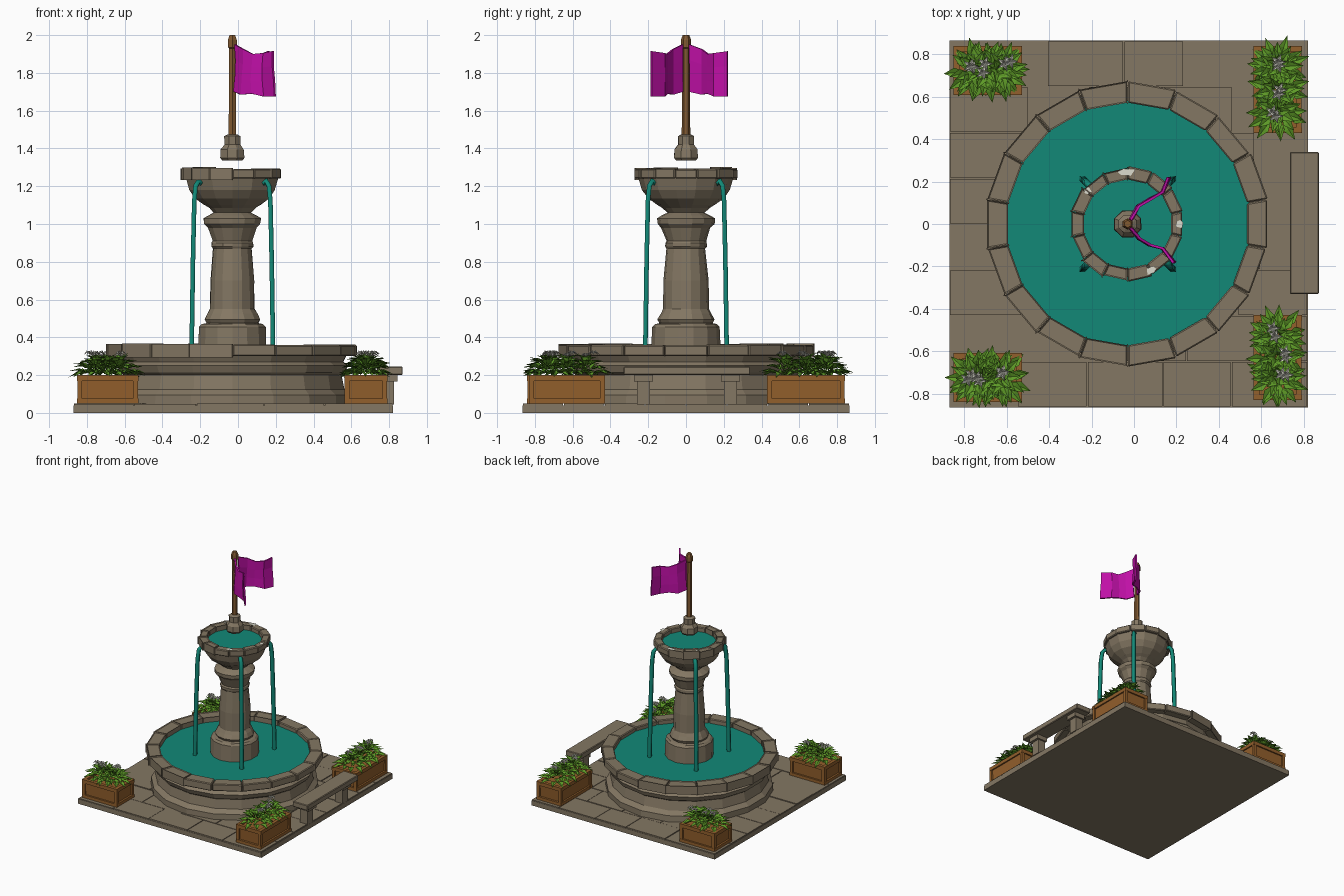
import bpy, bmesh, math, random
from mathutils import Vector, Matrix

if "Cube" in bpy.data.objects:
    bpy.data.objects.remove(bpy.data.objects["Cube"])
random.seed(4)
CX = -0.03  # fountain axis


def mat(name, c):
    m = bpy.data.materials.new(name)
    m.diffuse_color = (*c, 1)
    m.use_nodes = True
    m.node_tree.nodes["Principled BSDF"].inputs["Base Color"].default_value = m.diffuse_color
    return m


STONE = mat("stone", (0.23, 0.185, 0.125))
WATER = mat("water", (0.006, 0.25, 0.185))
WOOD = mat("planter wood", (0.29, 0.115, 0.025))
POLE = mat("pole wood", (0.22, 0.10, 0.03))
CLOTH = mat("magenta cloth", (0.52, 0.005, 0.38))
LEAF = mat("leaf green", (0.11, 0.32, 0.02))
WHITE = mat("petal white", (0.72, 0.72, 0.62))


def finish(name, bm, m):
    bmesh.ops.recalc_face_normals(bm, faces=bm.faces)
    me = bpy.data.meshes.new(name)
    bm.to_mesh(me)
    bm.free()
    me.materials.append(m)
    o = bpy.data.objects.new(name, me)
    bpy.context.collection.objects.link(o)
    return o


def add_box(bm, x0, x1, y0, y1, z0, z1, taper=0.0, bevel=0.0):
    r = bmesh.ops.create_cube(bm, size=1)
    for v in r["verts"]:
        k = 1 - taper if v.co.z < 0 else 1
        v.co = ((x0 + x1) / 2 + v.co.x * (x1 - x0) * k,
                (y0 + y1) / 2 + v.co.y * (y1 - y0) * k,
                (z0 + z1) / 2 + v.co.z * (z1 - z0))
    if bevel:
        es = {e for v in r["verts"] for e in v.link_edges}
        bmesh.ops.bevel(bm, geom=list(es), offset=bevel, segments=1, affect='EDGES')


def lathe(name, prof, n, m, jitter=0.0):
    bm = bmesh.new()
    rings = []
    for r, z in prof:
        if r == 0:
            rings.append([bm.verts.new((CX, 0, z))] * n)
            continue
        ring = []
        for i in range(n):
            a = math.tau * (i + 0.5) / n
            q = r + random.uniform(-jitter, jitter)
            ring.append(bm.verts.new((CX + q * math.cos(a), q * math.sin(a), z)))
        rings.append(ring)
    for A, B in zip(rings, rings[1:]):
        for i in range(n):
            j = (i + 1) % n
            bm.faces.new(list(dict.fromkeys((A[i], A[j], B[j], B[i]))))
    return finish(name, bm, m)


def ring_stones(name, r0, r1, z0, z1, n, gap):
    # ring of separate chamfered blocks
    bm = bmesh.new()
    for i in range(n):
        a0, a1 = math.tau * (i + .5) / n, math.tau * (i + 1.5) / n
        dz = random.uniform(-0.004, 0.002)
        dr = random.uniform(-0.006, 0.006)
        r = bmesh.ops.create_cube(bm, size=1)
        for v in r["verts"]:
            rad = r1 + dr if v.co.x > 0 else r0
            a = a1 - gap / rad if v.co.y > 0 else a0 + gap / rad
            v.co = (CX + rad * math.cos(a), rad * math.sin(a), z1 + dz if v.co.z > 0 else z0)
        es = {e for v in r["verts"] for e in v.link_edges}
        bmesh.ops.bevel(bm, geom=list(es), offset=0.006, segments=1, affect='EDGES')
    return finish(name, bm, STONE)


# paved base: slab plus thin pavers in uneven rows
bm = bmesh.new()
add_box(bm, -0.87, 0.82, -0.865, 0.865, 0, 0.04)
finish("base_slab", bm, STONE)
bm = bmesh.new()
for row in range(8):
    y0 = -0.865 + row * 1.73 / 8
    cuts = [-0.87] + [-0.87 + 1.69 * (k + (0.35 if row % 2 else 0) + random.uniform(-.1, .1)) / 5
                      for k in range(1, 5)] + [0.82]
    for a, b in zip(cuts, cuts[1:]):
        add_box(bm, a + .003, b - .003, y0 + .003, y0 + 1.73 / 8 - .003, 0.035,
                0.048 + random.uniform(-.003, .003))
finish("paving_stones", bm, STONE)

# lower basin, rim and pool
lathe("basin_wall", [(0, .045), (.635, .045), (.635, .095), (.6, .125), (.585, .2), (.605, .215),
                     (.62, .25), (.595, .27), (.61, .3), (.645, .31), (.645, .345), (.58, .345),
                     (.58, .27), (0, .27)], 18, STONE, 0.003)
ring_stones("basin_rim", 0.572, 0.668, 0.30, 0.36, 18, 0.002)
lathe("pool_water", [(0, .325), (.585, .325), (.585, .3), (0, .3)], 18, WATER)

# column and upper bowl
lathe("column", [(0, .28), (.185, .28), (.18, .455), (.165, .47), (.14, .475), (.15, .495), (.135, .525),
                 (.12, .55), (.118, .7), (.103, .87), (.112, .88), (.112, .9), (.105, .91), (.13, .98),
                 (.152, 1.0), (.155, 1.03), (.13, 1.045), (.1, 1.06), (.125, 1.085), (.15, 1.1), (0, 1.11)],
      14, STONE, 0.003)
lathe("upper_bowl", [(0, 1.09), (.15, 1.1), (.2, 1.135), (.232, 1.18), (.25, 1.24), (.25, 1.28), (.215, 1.28),
                     (.21, 1.22), (0, 1.2)], 14, STONE, 0.002)
ring_stones("bowl_rim", 0.21, 0.27, 1.24, 1.293, 14, 0.001)
lathe("bowl_water", [(0, 1.255), (.215, 1.255), (.215, 1.23), (0, 1.23)], 14, WATER)

# four falling water streams
for k in range(4):
    cu = bpy.data.curves.new("stream", 'CURVE')
    cu.dimensions = '3D'
    cu.bevel_depth = 0.017
    cu.bevel_resolution = 0
    cu.use_fill_caps = True
    sp = cu.splines.new('POLY')
    pts = [(.22, 1.215), (.255, 1.225), (.275, 1.20), (.285, 1.12), (.295, .8), (.305, .32)]
    sp.points.add(len(pts) - 1)
    a = math.pi / 4 + k * math.pi / 2
    for p, (r, z) in zip(sp.points, pts):
        p.co = (CX + r * math.cos(a), r * math.sin(a), z, 1)
    cu.materials.append(WATER)
    o = bpy.data.objects.new(f"water_stream_{k}", cu)
    bpy.context.collection.objects.link(o)

# finial and flag pole
lathe("finial", [(0, 1.335), (.055, 1.335), (.068, 1.35), (.066, 1.395), (.045, 1.42), (.046, 1.465),
                 (.025, 1.475), (0, 1.475)], 8, STONE, 0.002)
lathe("flag_pole", [(0, 1.45), (.023, 1.45), (.019, 1.93), (.027, 1.935), (.027, 1.975), (.017, 2.0), (0, 2.0)],
      6, POLE)


# two wavy flags
def flag(name, path):
    bm = bmesh.new()
    cols = []
    for i, (x, y) in enumerate(path):
        top = (1.95, 1.925, 1.90, 1.905, 1.915)[i]
        bot = (1.70, 1.685, 1.69, 1.675, 1.675)[i]
        cols.append([bm.verts.new((x + .006 * math.sin(i + t * 4), y, top + (bot - top) * t))
                     for t in (0, .33, .67, 1)])
    for A, B in zip(cols, cols[1:]):
        for i in range(3):
            bm.faces.new((A[i], B[i], B[i + 1], A[i + 1]))
    o = finish(name, bm, CLOTH)
    s = o.modifiers.new("thickness", 'SOLIDIFY')
    s.thickness = 0.012
    s.offset = 0


flag("back_flag", [(-.015, .02), (.02, .085), (.075, .117), (.135, .15), (.165, .22)])
flag("front_flag", [(-.015, -.02), (.025, -.07), (.075, -.1), (.135, -.115), (.19, -.183)])

# bench
bm = bmesh.new()
add_box(bm, 0.735, 0.872, -0.33, 0.34, 0.20, 0.245, bevel=0.005)
for y in (-0.225, 0.235):
    add_box(bm, 0.755, 0.825, y - .035, y + .035, 0.045, 0.17)
    add_box(bm, 0.75, 0.845, y - .05, y + .05, 0.165, 0.205)
finish("bench", bm, STONE)


# planters with leaves and flowers
def planter(tag, x0, x1, y0, y1):
    bm = bmesh.new()
    add_box(bm, x0 + .01, x1 - .01, y0 + .01, y1 - .01, .05, .185, .04)
    t = .025
    for x in (x0, x1 - t):       # corner posts
        for y in (y0, y1 - t):
            add_box(bm, x, x + t, y, y + t, .05, .19)
    for z0, z1 in ((.05, .075), (.17, .2)):   # side rails
        for y in (y0, y1 - t):
            add_box(bm, x0 - .002, x1 + .002, y - .001, y + t + .001, z0, z1)
        for x in (x0, x1 - t):
            add_box(bm, x - .001, x + t + .001, y0, y1, z0, z1)
    finish(f"{tag}_planter_box", bm, WOOD)

    leaves, petals = bmesh.new(), bmesh.new()
    cx, cy = (x0 + x1) / 2, (y0 + y1) / 2
    along_x = x1 - x0 > y1 - y0
    span = max(x1 - x0, y1 - y0) / 2 - .1

    def blade(b, base, yaw, pitch, ln, w):
        M = Matrix.Translation(base) @ Matrix.Rotation(yaw, 4, 'Z') @ Matrix.Rotation(-pitch, 4, 'Y')
        p = [b.verts.new(M @ Vector(c)) for c in
             ((0, 0, 0), (ln * .5, w, .012), (ln, 0, -.02), (ln * .5, -w, .012), (ln * .5, 0, 0))]
        b.faces.new((p[0], p[4], p[1]))
        b.faces.new((p[4], p[2], p[1]))
        b.faces.new((p[0], p[3], p[4]))
        b.faces.new((p[4], p[3], p[2]))

    for s in (-1, 0, 1):
        c = Vector((cx + s * span * along_x, cy + s * span * (not along_x), .2))
        # tiers: leaf count, pitch, start radius, height, length
        for n, pitch, r, h, ln in ((11, .15, .045, .01, .105), (10, .4, .035, .03, .095),
                                   (8, .6, .02, .05, .085), (5, 1.0, .01, .06, .07)):
            for i in range(n):
                yaw = math.tau * (i + random.random() * .7) / n
                base = c + Vector((r * math.cos(yaw), r * math.sin(yaw), h))
                blade(leaves, base, yaw, pitch + random.uniform(-.2, .2),
                      ln * random.uniform(.85, 1.1), .023)
        f = c + Vector((random.uniform(-.025, .025), random.uniform(-.025, .025), .1))
        for k in range(2):
            g = f + Vector((random.uniform(-.03, .03), random.uniform(-.03, .03), .012 * k))
            for i in range(5):
                blade(petals, g, math.tau * i / 5, .45, .032, .011)
    finish(f"{tag}_leaves", leaves, LEAF)
    finish(f"{tag}_flowers", petals, WHITE)


planter("front_left", -.85, -.53, -.84, -.61)
planter("back_left", -.85, -.53, .61, .84)
planter("front_right", .565, .79, -.83, -.43)
planter("back_right", .565, .79, .43, .84)

# pale stains on the bowl rim
bm = bmesh.new()
for a, w in ((1.6, .16), (0, .08), (-1.1, .1), (2.45, .07)):
    vs = [bm.verts.new((CX + r * math.cos(a + d), r * math.sin(a + d), 1.296))
          for r, d in ((.228, -w * .6), (.258, -w), (.262, w * .3), (.25, w), (.235, w * .7))]
    bm.faces.new(vs)
finish("rim_stains", bm, WHITE)
